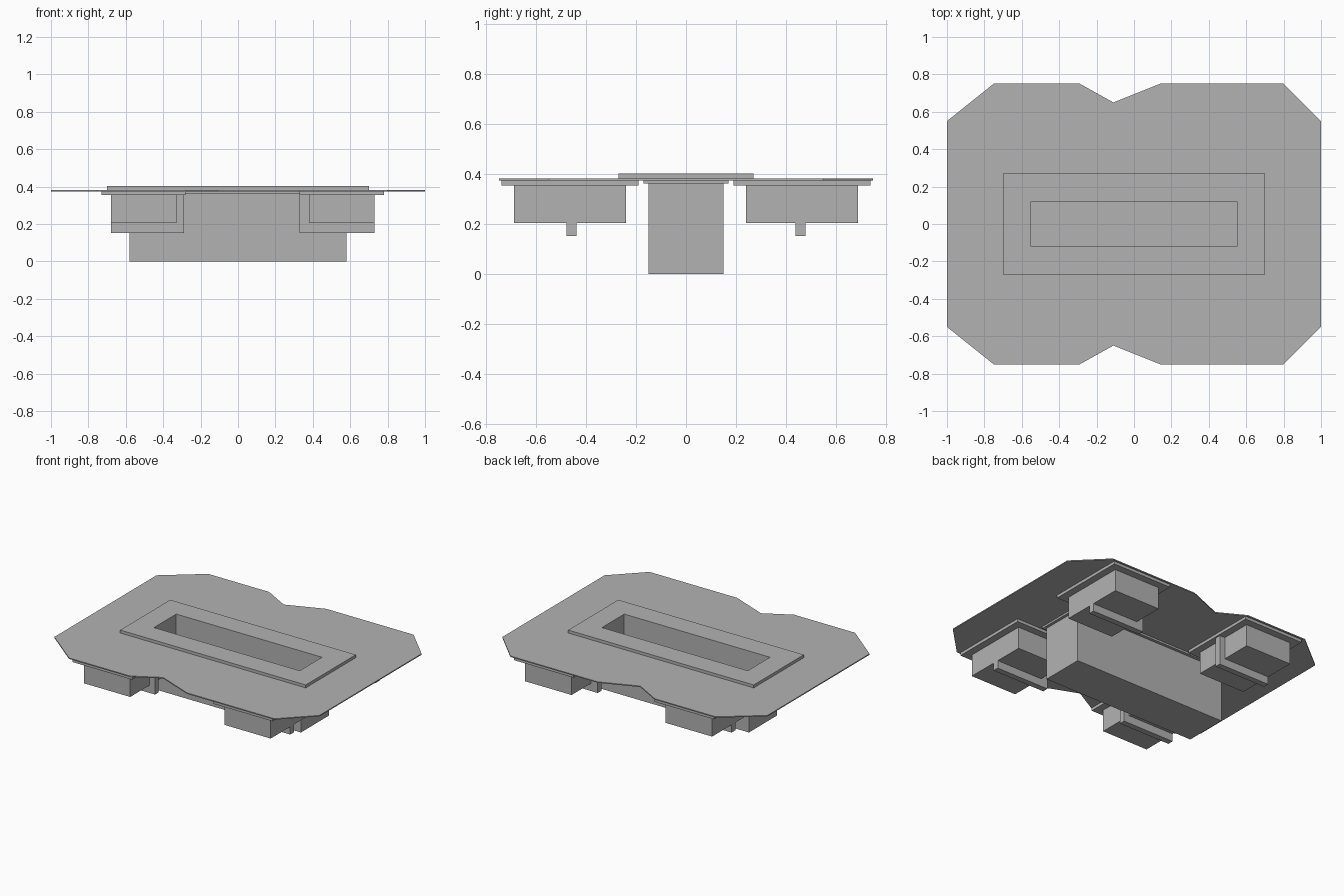
import bpy
import bmesh

if "Cube" in bpy.data.objects:
    bpy.data.objects.remove(bpy.data.objects["Cube"], do_unlink=True)

grey = bpy.data.materials.new("plain grey")
grey.use_nodes = True
grey.diffuse_color = (0.45, 0.45, 0.45, 1)
grey.node_tree.nodes["Principled BSDF"].inputs["Base Color"].default_value = grey.diffuse_color


def prism(name, outline, z0, z1):
    """Extrude a flat outline from z0 up to z1."""
    bm = bmesh.new()
    base = bm.faces.new([bm.verts.new((x, y, z0)) for x, y in outline])
    grown = bmesh.ops.extrude_face_region(bm, geom=[base])
    tops = [v for v in grown["geom"] if isinstance(v, bmesh.types.BMVert)]
    bmesh.ops.translate(bm, verts=tops, vec=(0, 0, z1 - z0))
    bmesh.ops.recalc_face_normals(bm, faces=bm.faces)
    mesh = bpy.data.meshes.new(name)
    bm.to_mesh(mesh)
    bm.free()
    mesh.materials.append(grey)
    obj = bpy.data.objects.new(name, mesh)
    bpy.context.collection.objects.link(obj)
    return obj


def box(name, x0, x1, y0, y1, z0, z1):
    return prism(name, [(x0, y0), (x1, y0), (x1, y1), (x0, y1)], z0, z1)


# Notched cover plate, mirrored front to back
half = [(-1, 0.55), (-0.75, 0.75), (-0.29, 0.75), (-0.11, 0.65),
        (0.14, 0.75), (0.8, 0.75), (1, 0.55)]
outline = half + [(x, -y) for x, y in reversed(half)]
plate = prism("cover_plate", outline, 0.375, 0.382)

# Central trough with its raised rim and lower flange
rim = box("raised_rim", -0.7, 0.7, -0.27, 0.27, 0.38, 0.402)
flange = box("trough_flange", -0.6, 0.6, -0.17, 0.17, 0.362, 0.375)
trough = box("trough", -0.58, 0.58, -0.15, 0.15, 0, 0.372)

# Cut the opening down to the trough floor
cutter = box("opening_cutter", -0.55, 0.55, -0.12, 0.12, 0.03, 0.6)
cutter.hide_render = True
for part in (plate, rim, flange, trough):
    cut = part.modifiers.new("opening", "BOOLEAN")
    cut.operation = "DIFFERENCE"
    cut.solver = "EXACT"
    cut.object = cutter
    bpy.context.view_layer.objects.active = part
    bpy.ops.object.modifier_apply(modifier=cut.name)
bpy.data.objects.remove(cutter, do_unlink=True)

# Four pods: a body, a top flange and a rib wrapping the underside and inner end
for side, x0, x1, rib0, rib1 in (("left", 0.38, 0.73, 0.33, 0.73),
                                 ("right", -0.68, -0.33, -0.68, -0.29)):
    for end, s in (("back", 1), ("front", -1)):
        tag = f"{end}_{side}"
        near, far = sorted((0.24 * s, 0.69 * s))
        mid = 0.46 * s
        box(f"pod_body_{tag}", x0, x1, near, far, 0.205, 0.36)
        box(f"pod_flange_{tag}", x0 - 0.05, x1 + 0.05, near - 0.05, far + 0.05, 0.355, 0.375)
        box(f"pod_rib_{tag}", rib0, rib1, mid - 0.02, mid + 0.02, 0.152, 0.36)
